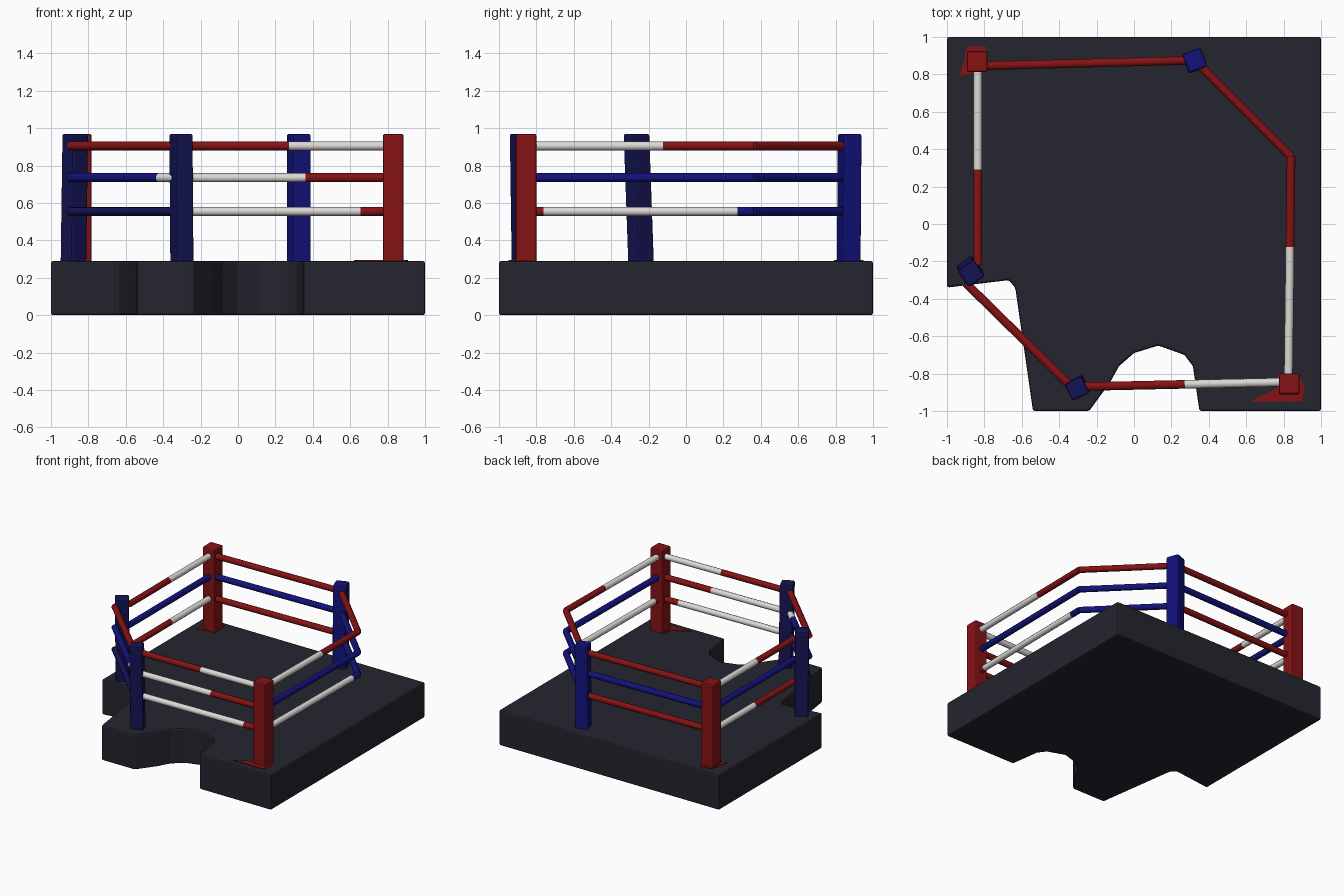
import bpy, bmesh, math
from mathutils import Vector, Matrix

cube = bpy.data.objects.get("Cube")
if cube:
    bpy.data.objects.remove(cube, do_unlink=True)


def material(name, rgb):
    m = bpy.data.materials.new(name)
    m.use_nodes = True
    m.diffuse_color = (*rgb, 1)
    m.node_tree.nodes["Principled BSDF"].inputs["Base Color"].default_value = (*rgb, 1)
    return m


MATS = {
    "charcoal": material("charcoal", (0.018, 0.018, 0.028)),
    "red": material("red", (0.24, 0.006, 0.007)),
    "blue": material("blue", (0.006, 0.006, 0.2)),
    "navy": material("navy", (0.007, 0.007, 0.09)),
    "white": material("white", (0.72, 0.7, 0.67)),
}
FLOOR, TOP = 0.29, 0.97


def finish(bm, name, mats, bevel=0):
    bmesh.ops.recalc_face_normals(bm, faces=bm.faces)
    mesh = bpy.data.meshes.new(name)
    bm.to_mesh(mesh)
    bm.free()
    obj = bpy.data.objects.new(name, mesh)
    bpy.context.collection.objects.link(obj)
    for m in mats:
        mesh.materials.append(MATS[m])
    if bevel:
        mod = obj.modifiers.new("soft edges", "BEVEL")
        mod.width = bevel
        mod.segments = 2
        mod.limit_method = "ANGLE"
    return obj


def slab(name, outline, z0, z1, mat, bevel=0):
    bm = bmesh.new()
    face = bm.faces.new([bm.verts.new((x, y, z0)) for x, y in outline])
    new = bmesh.ops.extrude_face_region(bm, geom=[face])["geom"]
    bmesh.ops.translate(bm, vec=(0, 0, z1 - z0),
                        verts=[v for v in new if isinstance(v, bmesh.types.BMVert)])
    return finish(bm, name, [mat], bevel)


def post(name, base, top, width, angle, mat):
    # square post, leaning from base centre to top centre
    bm = bmesh.new()
    bmesh.ops.create_cube(bm, size=1)
    turn = Matrix.Rotation(math.radians(angle), 3, "Z")
    for v in bm.verts:
        high = v.co.z > 0
        c = top if high else base
        p = turn @ Vector((v.co.x * width, v.co.y * width, 0))
        v.co = (p.x + c[0], p.y + c[1], TOP if high else FLOOR - 0.02)
    finish(bm, name, [mat], 0.012)


def rope(name, a, b, z, bands, radius=0.024):
    # bands: (colour, fraction of the length where it ends)
    a, b = Vector((*a, z)), Vector((*b, z))
    bm = bmesh.new()
    mats = list(dict.fromkeys(c for c, _ in bands))
    turn = (b - a).to_track_quat("Z", "Y").to_matrix().to_4x4()
    start = 0
    for colour, end in bands:
        p, q = a.lerp(b, start), a.lerp(b, end)
        old = set(bm.faces)
        bmesh.ops.create_cone(bm, cap_ends=True, segments=10, radius1=radius, radius2=radius,
                              depth=(q - p).length,
                              matrix=Matrix.Translation((p + q) / 2) @ turn)
        for f in set(bm.faces) - old:
            f.material_index = mats.index(colour)
            f.smooth = len(f.verts) == 4
        start = end
    finish(bm, name, mats)


# Platform with a corner cut and a scooped bite in the front
outline = [(-1, 1), (1, 1), (1, -1), (0.35, -1), (0.315, -0.76), (0.27, -0.7),
           (0.13, -0.65), (0.0, -0.69), (-0.08, -0.76), (-0.13, -0.85), (-0.24, -1),
           (-0.54, -1), (-0.635, -0.34), (-0.67, -0.3), (-1, -0.34)]
slab("platform", outline, 0, FLOOR, "charcoal", 0.012)

# Painted patches at the feet of the red posts
slab("front_floor_patch", [(0.62, -0.95), (0.76, -0.88), (0.77, -0.8), (0.87, -0.8),
                           (0.91, -0.86), (0.9, -0.95)], FLOOR - 0.002, FLOOR + 0.005, "red")
slab("back_floor_patch", [(-0.93, 0.79), (-0.89, 0.95), (-0.79, 0.95), (-0.79, 0.82)],
     FLOOR - 0.002, FLOOR + 0.005, "red")

# Posts
post("front_left_post", (0.83, -0.855), (0.83, -0.855), 0.112, 0, "red")
post("back_right_post", (-0.838, 0.868), (-0.838, 0.868), 0.112, 0, "red")
post("back_left_post", (0.325, 0.87), (0.325, 0.875), 0.105, 20, "blue")
post("front_right_post", (-0.3, -0.87), (-0.305, -0.88), 0.1, 25, "navy")
post("side_right_post", (-0.88, -0.24), (-0.87, -0.265), 0.105, 35, "navy")

# Ropes: each run has a top, middle and low rope
FL, BR, BL = (0.825, -0.845), (-0.835, 0.845), (0.325, 0.875)
FR, SR, BEND = (-0.305, -0.87), (-0.835, -0.22), (0.84, 0.36)
OUT, CORNER = (-0.9, -0.315), (-0.31, -0.895)
runs = {
    "back": (BR, BL, [("red", 1)], [("blue", 1)], [("red", 1)]),
    "back_corner": (BL, BEND, [("red", 1)], [("blue", 1)], [("blue", 1)]),
    "left": (BEND, FL, [("red", 0.4), ("white", 1)], [("blue", 1)],
             [("blue", 0.07), ("white", 0.93), ("red", 1)]),
    "front": (FL, FR, [("white", 0.49), ("red", 1)], [("red", 0.41), ("white", 1)],
              [("red", 0.15), ("white", 1)]),
    "front_corner": (CORNER, OUT, [("red", 1)], [("white", 0.19), ("blue", 1)], [("navy", 1)]),
    "right": (BR, SR, [("white", 0.52), ("red", 1)], [("blue", 1)],
              [("white", 0.5), ("red", 1)]),
}
for side, (a, b, *levels) in runs.items():
    for level, z, bands in zip(("top", "middle", "low"), (0.905, 0.735, 0.555), levels):
        rope(f"{side}_{level}_rope", a, b, z, bands)
